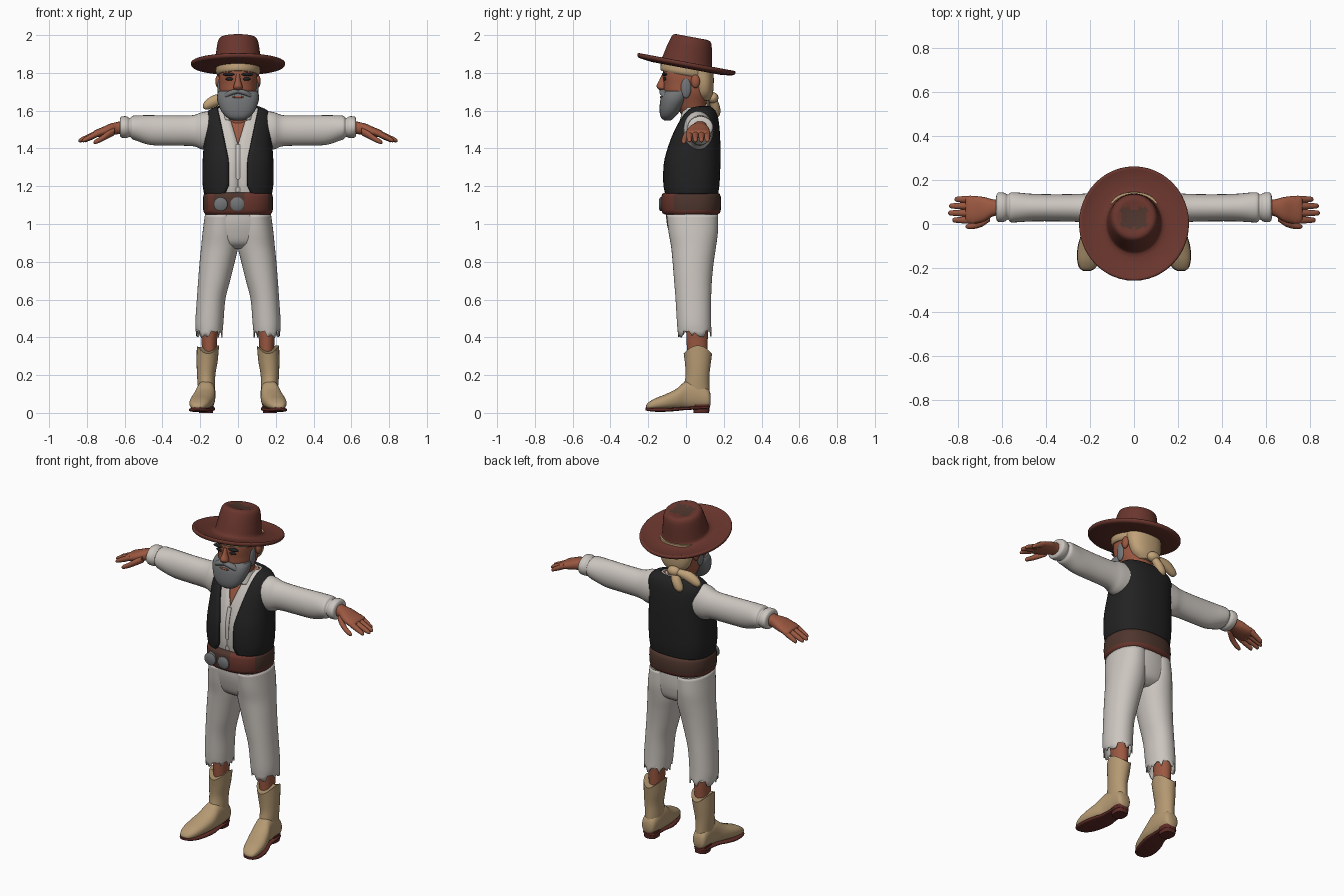
import bpy, bmesh, math, random
from mathutils import Vector

random.seed(4)


def material(name, r, g, b):
    m = bpy.data.materials.new(name)
    m.diffuse_color = (r, g, b, 1)
    return m


HAT = material("rust_leather", 0.14, 0.036, 0.026)
SHIRT = material("off_white_cloth", 0.60, 0.56, 0.52)
VEST = material("black_cloth", 0.016, 0.016, 0.017)
SKIN = material("tanned_skin", 0.33, 0.098, 0.053)
GREY = material("grey_beard", 0.17, 0.175, 0.18)
HAIR = material("blond_hair", 0.53, 0.36, 0.19)
BOOT = material("tan_leather", 0.46, 0.32, 0.17)
BELT = material("dark_brown_leather", 0.075, 0.036, 0.026)
SOLE = material("dark_red_sole", 0.11, 0.024, 0.019)


def spline(rows, steps):
    """Catmull-Rom interpolation between cross-section rows."""
    out = []
    for i in range(len(rows) - 1):
        a, b, c, d = rows[max(i - 1, 0)], rows[i], rows[i + 1], rows[min(i + 2, len(rows) - 1)]
        for s in range(steps):
            t = s / steps
            out.append([0.5 * (2 * q + (r - p) * t + (2 * p - 5 * q + 4 * r - s4) * t * t
                               + (3 * q - p - 3 * r + s4) * t ** 3) for p, q, r, s4 in zip(a, b, c, d)])
    return out + [list(rows[-1])]


def power(v, p):
    return math.copysign(abs(v) ** p, v)


def loft(name, rows, mats, axis="z", n=28, p=1.0, steps=4, gap=None, mirror=False,
         caps=True, rule=None, solid=0, tweak=None, angle=50):
    """Rows are (position on axis, u min, u max, v min, v max) of oval cross-sections."""
    mats = mats if isinstance(mats, list) else [mats]
    bm = bmesh.new()
    rings = []
    for w, u0, u1, v0, v1 in spline(rows, steps):
        ru, rv = max((u1 - u0) / 2, 0.001), max((v1 - v0) / 2, 0.001)
        t0 = math.asin(min(1, max(0, gap(w)) / ru) ** (1 / p)) if gap else 0
        ring = []
        for i in range(n + 1 if gap else n):
            t = t0 + (2 * math.pi - 2 * t0) * i / n
            u = (u0 + u1) / 2 + ru * power(math.sin(t), p)
            v = (v0 + v1) / 2 - rv * power(math.cos(t), p)
            co = Vector({"z": (u, v, w), "x": (w, u, v), "y": (u, w, v)}[axis])
            if tweak:
                co.z += tweak(w, t)
            ring.append(bm.verts.new(co))
        rings.append(ring)
    for a, b in zip(rings, rings[1:]):
        for i in range(n):
            j = i + 1 if gap else (i + 1) % n
            bm.faces.new((a[i], a[j], b[j], b[i]))
    if caps and not gap:
        bm.faces.new(rings[0])
        bm.faces.new(rings[-1])
    bmesh.ops.recalc_face_normals(bm, faces=bm.faces)
    for f in bm.faces:
        f.smooth = True
        if rule:
            f.material_index = rule(f.calc_center_median())
    me = bpy.data.meshes.new(name)
    bm.to_mesh(me)
    bm.free()
    for m in mats:
        me.materials.append(m)
    me.set_sharp_from_angle(angle=math.radians(angle))
    ob = bpy.data.objects.new(name, me)
    bpy.context.collection.objects.link(ob)
    if mirror:
        ob.modifiers.new("mirror", "MIRROR")
    if solid:
        mod = ob.modifiers.new("thickness", "SOLIDIFY")
        mod.thickness, mod.offset = solid, 0
    return ob


def sym(*rows):
    """Rows (z, half width, y min, y max) centred on x = 0."""
    return [(z, -x, x, a, b) for z, x, a, b in rows]


def inset(rows, d):
    return [(z, a + d, b - d, c + d, e - d) for z, a, b, c, e in rows]


def blob(name, c, r, mat, mirror=False):
    rows = []
    for i in range(9):
        a = math.pi * (i / 8 - 0.5)
        k = max(math.cos(a), 0.02)
        rows.append((c[2] + r[2] * math.sin(a), c[0] - r[0] * k, c[0] + r[0] * k,
                     c[1] - r[1] * k, c[1] + r[1] * k))
    return loft(name, rows, mat, n=16, steps=1, mirror=mirror)


# Torso: vest open at the front, shirt with a V neck, bare chest beneath
torso = sym((1.16, .172, -.108, .162), (1.22, .18, -.115, .17), (1.32, .18, -.112, .174),
            (1.42, .174, -.088, .174), (1.50, .174, -.058, .17), (1.56, .172, -.025, .162),
            (1.595, .15, .0, .148), (1.615, .105, .02, .125))
loft("vest", inset(torso, .002), VEST, p=.8, n=44, solid=.02,
     gap=lambda z: .05 + .055 * max(0, (z - 1.34) / .26) + .02 * max(0, (1.2 - z) / .04))
loft("shirt_body", inset(torso, .014), SHIRT, p=.8, n=44, solid=.008,
     gap=lambda z: max(0, (z - 1.42) * .3))
loft("chest", inset(torso, .026), SKIN, p=.8)
loft("shirt_placket", [(1.17, -.012, .012, -.102, -.09), (1.32, -.012, .012, -.106, -.09),
                       (1.42, -.012, .012, -.082, -.07)], SHIRT, n=12, p=.4)
loft("shirt_collar", sym((1.55, .088, -.04, .13), (1.59, .08, -.03, .125), (1.615, .078, -.02, .12)),
     SHIRT, n=32, solid=.01, gap=lambda z: .045)

# Sleeves with gathered cuffs
loft("sleeve", [(.13, -.015, .145, 1.39, 1.60), (.19, -.01, .142, 1.395, 1.592), (.24, .008, .137, 1.412, 1.576),
                (.35, .012, .135, 1.415, 1.574), (.46, .012, .137, 1.418, 1.576), (.53, .008, .143, 1.438, 1.575),
                (.56, .008, .143, 1.45, 1.572), (.572, .02, .133, 1.462, 1.56), (.59, .01, .142, 1.455, 1.57),
                (.618, .01, .142, 1.458, 1.568), (.626, .025, .125, 1.47, 1.555)], SHIRT, axis="x", mirror=True)

# Hands
loft("hand_palm", [(.60, .04, .11, 1.48, 1.55), (.64, .035, .112, 1.475, 1.54), (.68, .012, .122, 1.468, 1.53),
                   (.72, .002, .127, 1.462, 1.512), (.755, .004, .127, 1.46, 1.498), (.765, .015, .115, 1.465, 1.49)],
     SKIN, axis="x", mirror=True, n=20, p=.85)
for i, (y, tip) in enumerate([(.018, .825), (.050, .845), (.082, .84), (.112, .815)]):
    d = tip - .73
    loft("finger_%d" % (i + 1), [(.73 + d * k, y - r, y + r, 1.485 - .045 * k - r, 1.485 - .045 * k + r)
         for k, r in [(0, .017), (.35, .017), (.7, .014), (.93, .011), (1, .003)]],
         SKIN, axis="x", mirror=True, n=10, steps=2)
loft("thumb", [(.655, .012, .05, 1.47, 1.51), (.69, -.012, .024, 1.452, 1.492), (.725, -.022, .008, 1.434, 1.466),
               (.755, -.022, .0, 1.423, 1.447), (.765, -.014, -.008, 1.428, 1.436)],
     SKIN, axis="x", mirror=True, n=12)

# Trousers with ragged hems
loft("trouser_hips", sym((.87, .10, -.03, .11), (.90, .165, -.07, .15), (.96, .183, -.092, .166),
                         (1.02, .178, -.104, .17), (1.07, .172, -.105, .168)), SHIRT, p=.9)
loft("trouser_leg", [(.425, .085, .22, -.04, .132), (.48, .08, .223, -.045, .13), (.6, .07, .215, -.052, .13),
                     (.7, .045, .208, -.06, .134), (.8, .02, .2, -.068, .144), (.88, .002, .192, -.076, .156),
                     (.96, .0, .184, -.09, .166), (1.05, .0, .172, -.1, .166)],
     SHIRT, p=.95, n=40, mirror=True, caps=False, solid=.006,
     tweak=lambda w, t: random.uniform(-.03, .025) if w < .426 else 0)

# Belt with rust edges and two round buckles
loft("belt", sym((1.05, .17, -.112, .165), (1.058, .18, -.125, .18), (1.075, .184, -.13, .184),
                 (1.11, .185, -.131, .186), (1.145, .184, -.13, .184), (1.16, .18, -.125, .178),
                 (1.168, .165, -.108, .16)), [BELT, HAT], steps=1, p=.85, n=44,
     rule=lambda c: 1 if c.z < 1.075 or (c.y < -.06 and abs(c.x + .045) > .09) else 0)
for x, name in ((-.092, "left_buckle"), (-.004, "right_buckle")):
    loft(name, [(-.105, x - .037, x + .037, 1.068, 1.142), (-.136, x - .037, x + .037, 1.068, 1.142),
                (-.142, x - .028, x + .028, 1.077, 1.133)], GREY, axis="y", n=20, steps=1)

# Calves and boots
loft("calf", [(.28, .115, .19, .01, .112), (.36, .112, .192, .004, .114), (.46, .105, .2, .0, .118)],
     SKIN, mirror=True)
loft("boot_shaft", [(.07, .128, .208, .0, .126), (.13, .122, .212, -.012, .124), (.2, .12, .217, -.002, .124),
                    (.27, .108, .219, -.006, .132), (.335, .1, .218, -.012, .138)], BOOT, mirror=True,
     tweak=lambda w, t: -.022 * math.cos(2 * t) * max(0, (w - .27) / .065))
loft("boot_foot", [(.13, .145, .195, .04, .1), (.115, .128, .21, .028, .13), (.06, .12, .214, .022, .17),
                   (.0, .12, .222, .02, .168), (-.05, .122, .24, .02, .128), (-.11, .136, .255, .018, .098),
                   (-.165, .154, .256, .016, .076), (-.2, .178, .245, .018, .054), (-.212, .2, .228, .026, .038)],
     BOOT, axis="y", p=.85, mirror=True)
loft("boot_sole", [(.125, .15, .19, .02, .036), (.1, .128, .212, .02, .036), (0, .124, .222, .015, .032),
                   (-.05, .122, .241, .01, .029), (-.11, .135, .257, .006, .026), (-.165, .154, .258, .006, .026),
                   (-.2, .176, .248, .01, .028), (-.214, .2, .228, .014, .028)],
     SOLE, axis="y", p=.5, mirror=True)
loft("boot_heel", [(.0, .132, .206, .04, .122), (.045, .128, .21, .035, .128)], SOLE, steps=1, p=.7, mirror=True)

# Head, nose, ears and dark eyes
loft("head", sym((1.50, .065, -.01, .105), (1.58, .062, -.025, .1), (1.63, .075, -.07, .105),
                 (1.69, .096, -.112, .12), (1.74, .1, -.118, .13), (1.79, .102, -.122, .13),
                 (1.85, .1, -.115, .13)), SKIN, p=.9, n=32)
loft("nose", sym((1.708, .008, -.14, -.1), (1.718, .024, -.15, -.1), (1.733, .023, -.156, -.1),
                 (1.76, .014, -.142, -.1), (1.795, .01, -.126, -.1)), SKIN, n=14)
blob("ear", (.104, .05, 1.755), (.016, .024, .036), SKIN, True)
blob("eye", (.043, -.112, 1.768), (.023, .009, .009), VEST, True)
blob("eyebrow", (.048, -.114, 1.792), (.034, .014, .009), VEST, True)

# Beard, moustache and sideburns
loft("beard", sym((1.548, .025, -.115, -.08), (1.565, .06, -.133, -.06), (1.60, .09, -.14, -.03),
                  (1.65, .109, -.137, .005), (1.685, .11, -.128, .02), (1.705, .103, -.112, .025)),
     GREY, p=.85, n=32)
loft("moustache", [(0, -.14, -.1, 1.69, 1.716), (.035, -.14, -.1, 1.68, 1.71), (.065, -.126, -.08, 1.665, 1.695),
                   (.08, -.11, -.08, 1.66, 1.675)], GREY, axis="x", n=14, mirror=True)
blob("mouth", (0, -.132, 1.672), (.03, .006, .006), SKIN)
blob("sideburn", (.096, .0, 1.72), (.013, .028, .055), GREY, True)

# Back hair and tied tails
loft("back_hair", sym((1.655, .045, .06, .125), (1.69, .083, .045, .142), (1.75, .104, .035, .147),
                      (1.83, .107, .0, .145)), HAIR, p=.9)
blob("hair_knot", (-.02, .142, 1.668), (.04, .03, .03), HAIR)
loft("side_tail", [(-.185, .12, .14, 1.615, 1.635), (-.165, .108, .152, 1.605, 1.66),
                   (-.12, .108, .16, 1.62, 1.685), (-.06, .115, .16, 1.645, 1.685), (0, .115, .155, 1.655, 1.68)],
     HAIR, axis="x", n=16)
loft("hanging_tail", [(1.56, -.075, -.055, .145, .165), (1.58, -.09, -.035, .13, .18),
                      (1.62, -.075, -.015, .128, .18), (1.66, -.05, .0, .12, .165)], HAIR, n=16)

# Tilted headband and wide-brimmed hat
band = loft("headband", sym((-.05, .108, -.125, .135), (-.035, .117, -.132, .142), (.0, .12, -.135, .145)), HAIR)
hat = loft("hat", sym((-.012, .10, -.11, .12), (-.014, .17, -.18, .185), (-.006, .23, -.245, .245),
                      (.0, .246, -.26, .26), (.012, .25, -.264, .264), (.02, .243, -.257, .257),
                      (.012, .22, -.235, .235), (.004, .17, -.18, .185), (.008, .13, -.14, .145),
                      (.03, .122, -.13, .135), (.08, .115, -.12, .125), (.125, .108, -.108, .115),
                      (.148, .098, -.098, .104), (.155, .08, -.08, .085), (.15, .058, -.055, .06),
                      (.145, .02, -.02, .02)), [HAT, BELT], n=48, steps=2,
           rule=lambda c: 1 if c.z > .1 and abs(c.x) < .06 and abs(c.y) < .045 else 0)
for ob in (band, hat):
    ob.location = (0, 0, 1.838)
    ob.rotation_euler = (-.185, 0, 0)
